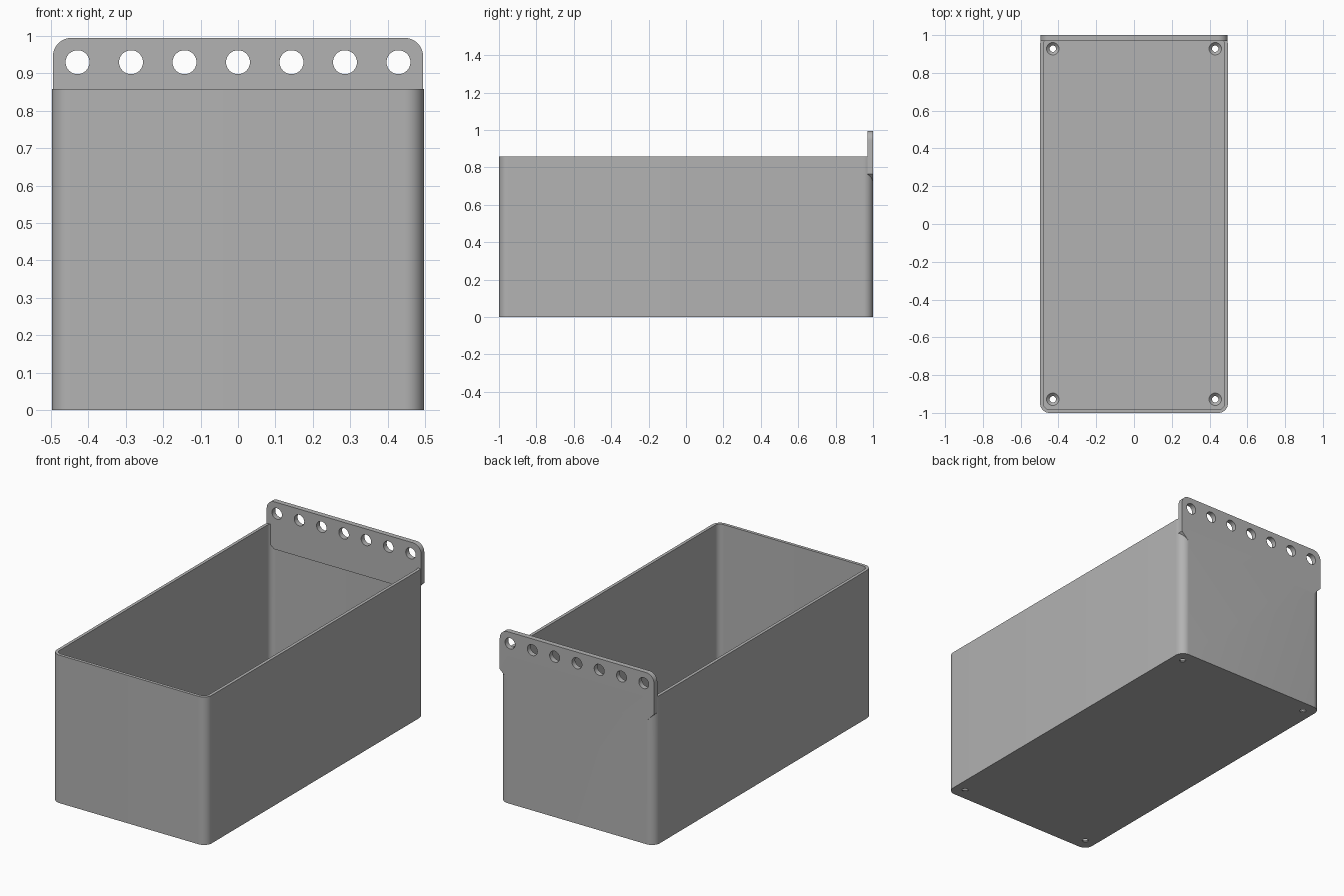
import bpy, bmesh, math

cube = bpy.data.objects.get("Cube")
if cube:
    bpy.data.objects.remove(cube, do_unlink=True)

grey = bpy.data.materials.new("plain grey")
grey.use_nodes = True
grey.diffuse_color = (0.45, 0.45, 0.45, 1)
grey.node_tree.nodes["Principled BSDF"].inputs["Base Color"].default_value = (0.45, 0.45, 0.45, 1)

WIDTH, LENGTH, RIM = 0.497, 1.0, 0.858   # half width, half length, rim height
WALL, FLOOR, RADIUS = 0.018, 0.02, 0.05


def add_object(name, bm):
    bmesh.ops.recalc_face_normals(bm, faces=bm.faces)
    mesh = bpy.data.meshes.new(name)
    bm.to_mesh(mesh)
    bm.free()
    mesh.materials.append(grey)
    obj = bpy.data.objects.new(name, mesh)
    bpy.context.collection.objects.link(obj)
    return obj


def arc(cx, cy, r, start, steps=10):
    """Quarter arc, counter-clockwise from a start angle in degrees."""
    angles = [math.radians(start + 90 * i / steps) for i in range(steps + 1)]
    return [(cx + r * math.cos(a), cy + r * math.sin(a)) for a in angles]


def rounded_rect(hx, hy, r):
    corners = [(1, 1), (-1, 1), (-1, -1), (1, -1)]
    return [p for i, (sx, sy) in enumerate(corners)
            for p in arc(sx * (hx - r), sy * (hy - r), r, 90 * i)]


def loft(name, rings):
    """Skin a stack of equal-length rings and cap both ends."""
    bm = bmesh.new()
    loops = [[bm.verts.new(p) for p in ring] for ring in rings]
    for a, b in zip(loops, loops[1:]):
        for i in range(len(a)):
            j = (i + 1) % len(a)
            bm.faces.new((a[i], a[j], b[j], b[i]))
    bm.faces.new(loops[0])
    bm.faces.new(loops[-1])
    return add_object(name, bm)


def boolean(target, tool, operation):
    mod = target.modifiers.new(tool.name, 'BOOLEAN')
    mod.object, mod.operation, mod.solver = tool, operation, 'EXACT'
    bpy.context.view_layer.objects.active = target
    bpy.ops.object.modifier_apply(modifier=mod.name)
    bpy.data.objects.remove(tool, do_unlink=True)


def circle(r, n=32):
    return [(r * math.cos(2 * math.pi * i / n), r * math.sin(2 * math.pi * i / n)) for i in range(n)]


# Open bin: outer wall, rim, inner wall and floor
outer = rounded_rect(WIDTH, LENGTH, RADIUS)
inner = rounded_rect(WIDTH - WALL, LENGTH - WALL, RADIUS - WALL)
bin_body = loft("storage_bin", [[(x, y, z) for x, y in ring] for ring, z in
                                ((outer, 0), (outer, RIM), (inner, RIM), (inner, FLOOR))])

# Hanging tab: rounded top corners, chamfered lower corners
half = arc(0.445, 0.945, 0.05, 0)
right = [(0.45, 0.72), (0.495, 0.765)] + half
profile = right + [(-x, z) for x, z in reversed(right)]
tab = loft("hanging_tab", [[(x, y, z) for x, z in profile] for y in (0.97, LENGTH)])
boolean(bin_body, tab, 'UNION')

# Row of hanging holes
for i in range(-3, 4):
    cutter = loft("hanging_hole", [[(x + i * 0.143, y, z + 0.93) for x, z in circle(0.032)]
                                   for y in (0.9, 1.1)])
    boolean(bin_body, cutter, 'DIFFERENCE')

# Countersunk screw holes in the floor corners
sections = [(0.017, -0.02), (0.017, 0.004), (0.033, FLOOR), (0.033, 0.04)]
for sx in (-1, 1):
    for sy in (-1, 1):
        cutter = loft("screw_hole", [[(x + sx * 0.43, y + sy * 0.928, z) for x, y in circle(r, 24)]
                                     for r, z in sections])
        boolean(bin_body, cutter, 'DIFFERENCE')

# Smooth the rounded corners, keep the edges crisp
bpy.ops.object.select_all(action='DESELECT')
bin_body.select_set(True)
bpy.context.view_layer.objects.active = bin_body
bpy.ops.object.shade_smooth_by_angle(angle=math.radians(30))
